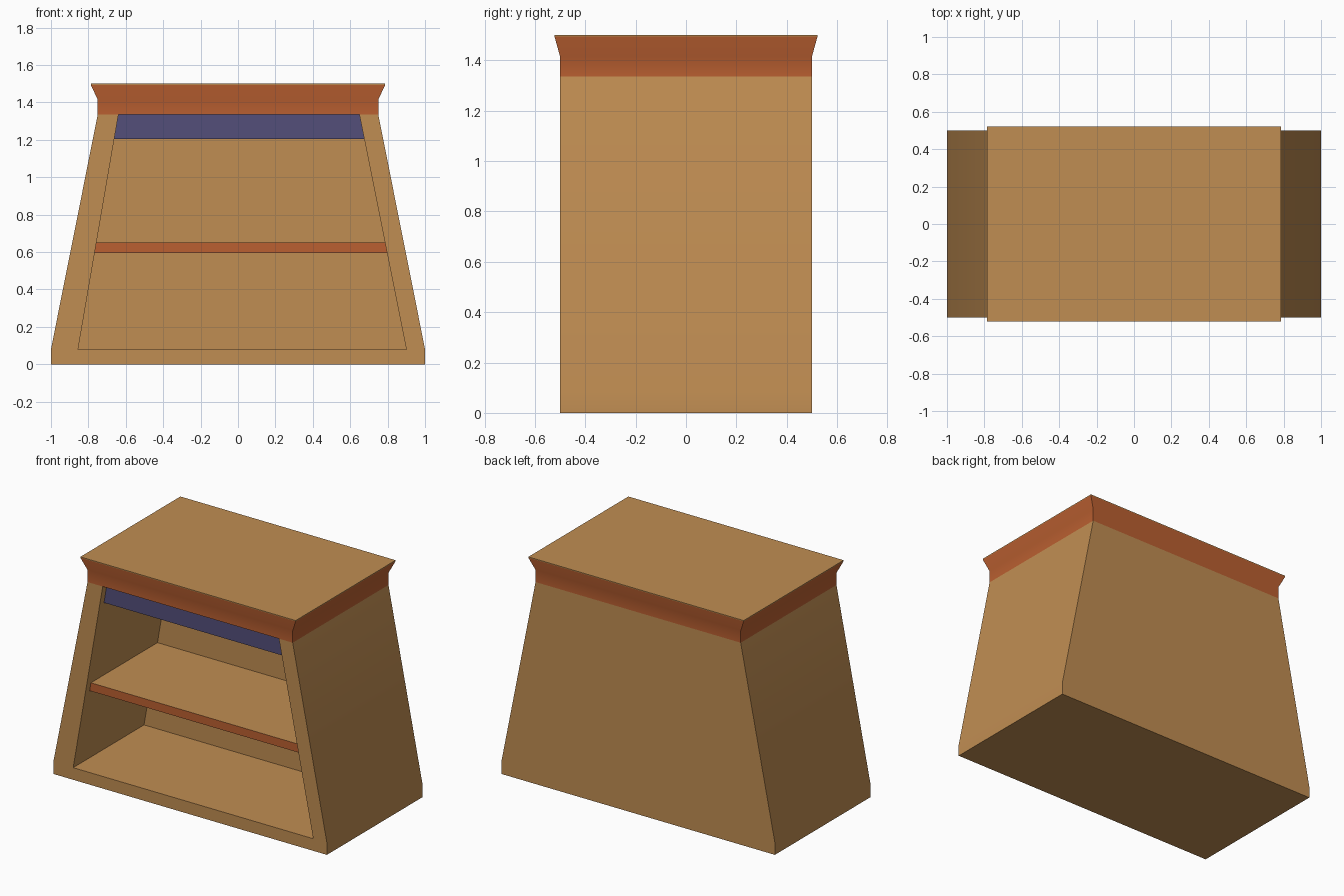
import bpy, bmesh, math

if "Cube" in bpy.data.objects:
    bpy.data.objects.remove(bpy.data.objects["Cube"])


def material(name, rgb):
    lin = [((c / 255 + 0.055) / 1.055) ** 2.4 for c in rgb]
    m = bpy.data.materials.new(name)
    m.diffuse_color = (*lin, 1)
    m.use_nodes = True
    m.node_tree.nodes["Principled BSDF"].inputs["Base Color"].default_value = m.diffuse_color
    return m


WOOD = material("tan wood", (192, 141, 82))
TRIM = material("rust trim", (187, 96, 49))
BLUE = material("dusk blue", (84, 79, 122))


def finish(name, bm, mats):
    bmesh.ops.recalc_face_normals(bm, faces=bm.faces)
    me = bpy.data.meshes.new(name)
    bm.to_mesh(me)
    bm.free()
    for m in mats:
        me.materials.append(m)
    ob = bpy.data.objects.new(name, me)
    bpy.context.collection.objects.link(ob)
    return ob


def prism(name, outline, y0, y1, mats, front_slot=0):
    """Extrude an (x, z) outline along y; the front face may take another slot."""
    bm = bmesh.new()
    a = [bm.verts.new((x, y0, z)) for x, z in outline]
    b = [bm.verts.new((x, y1, z)) for x, z in outline]
    bm.faces.new(a).material_index = front_slot
    bm.faces.new(b[::-1])
    for i in range(len(a)):
        j = (i + 1) % len(a)
        bm.faces.new((a[i], b[i], b[j], a[j]))
    return finish(name, bm, mats)


def smooth(ob):
    bpy.ops.object.select_all(action='DESELECT')
    ob.select_set(True)
    bpy.context.view_layer.objects.active = ob
    bpy.ops.object.shade_smooth_by_angle(angle=math.radians(30))


# Slanted sides of the opening
def left(z):
    return -0.855 + 0.215 * (z - 0.08) / 1.25


def right(z):
    return 0.90 - 0.25 * (z - 0.08) / 1.25


def span(z0, z1):
    return [(left(z0), z0), (right(z0), z0), (right(z1), z1), (left(z1), z1)]


BACK = 0.24

# Tapered cabinet with the opening cut from the front
cabinet = prism("cabinet", [(-1, 0), (1, 0), (1, 0.08), (0.75, 1.335),
                            (-0.75, 1.335), (-1, 0.08)], -0.5, 0.5, [WOOD])
cutter = prism("opening_cutter", span(0.08, 1.4), -0.6, BACK, [WOOD])
cutter.hide_render = True
mod = cabinet.modifiers.new("opening", 'BOOLEAN')
mod.operation = 'DIFFERENCE'
mod.solver = 'EXACT'
mod.object = cutter
bpy.context.view_layer.objects.active = cabinet
bpy.ops.object.modifier_apply(modifier=mod.name)
bpy.data.objects.remove(cutter)
smooth(cabinet)

# Shelf with a painted front edge, and the panel under the crown
prism("shelf", span(0.595, 0.65), -0.455, BACK, [WOOD, TRIM], 1)
prism("valance", span(1.205, 1.335), -0.455, -0.40, [BLUE])

# Flared crown moulding with a wooden top
bm = bmesh.new()
rings = []
for x, y, z in ((0.75, 0.5, 1.335), (0.75, 0.5, 1.415),
                (0.787, 0.522, 1.494), (0.787, 0.522, 1.5)):
    rings.append([bm.verts.new((sx * x, sy * y, z))
                  for sx, sy in ((-1, -1), (1, -1), (1, 1), (-1, 1))])
for k in range(3):
    for i in range(4):
        j = (i + 1) % 4
        f = bm.faces.new((rings[k][i], rings[k][j], rings[k + 1][j], rings[k + 1][i]))
        f.material_index = 1 if k < 2 else 0
bm.faces.new(rings[-1])
bm.faces.new(rings[0][::-1]).material_index = 1
smooth(finish("crown", bm, [WOOD, TRIM]))
